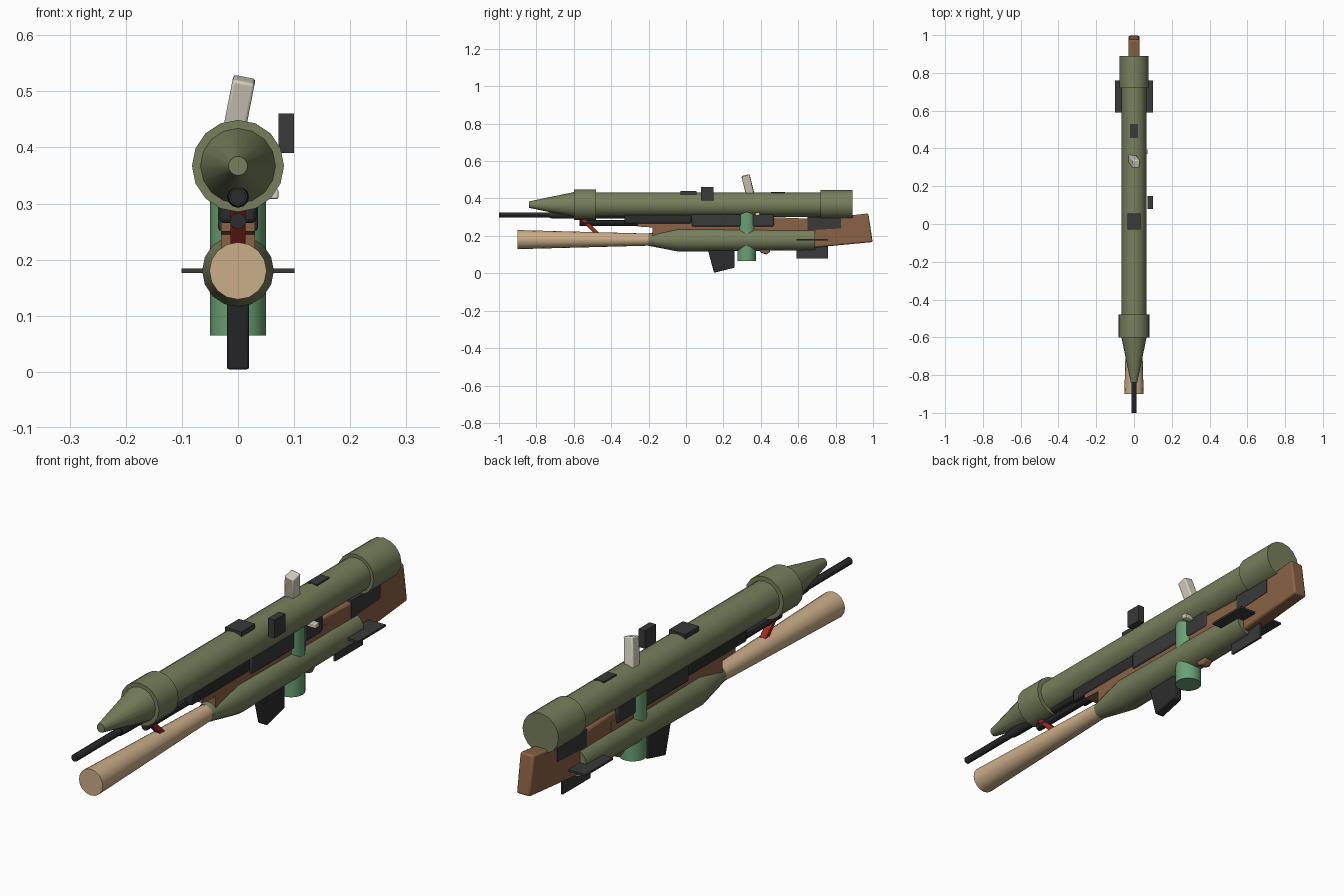
import bpy, bmesh, math
from mathutils import Matrix, Vector

cube = bpy.data.objects.get("Cube")
if cube:
    bpy.data.objects.remove(cube, do_unlink=True)


def material(name, r, g, b):
    lin = [(c / 255) ** 2.2 for c in (r, g, b)] + [1]
    m = bpy.data.materials.new(name)
    m.use_nodes = True
    m.diffuse_color = lin
    m.node_tree.nodes["Principled BSDF"].inputs["Base Color"].default_value = lin
    return m


olive = material("olive green", 118, 126, 92)
tan = material("pale wood", 202, 172, 135)
brown = material("brown wood", 136, 98, 70)
green = material("canister green", 106, 160, 116)
charcoal = material("charcoal", 60, 60, 60)
black = material("black steel", 48, 48, 50)
ivory = material("ivory", 212, 205, 188)
red = material("red", 160, 46, 40)


def finish(name, bm, mat, bevel=0):
    bmesh.ops.recalc_face_normals(bm, faces=bm.faces)
    me = bpy.data.meshes.new(name)
    bm.to_mesh(me)
    bm.free()
    me.materials.append(mat)
    ob = bpy.data.objects.new(name, me)
    bpy.context.collection.objects.link(ob)
    if bevel:
        mod = ob.modifiers.new("soft edges", "BEVEL")
        mod.width = bevel
        mod.segments = 2
    bpy.ops.object.select_all(action="DESELECT")
    ob.select_set(True)
    bpy.context.view_layer.objects.active = ob
    bpy.ops.object.shade_smooth_by_angle(angle=math.radians(30))
    return ob


def lathe(name, profile, z, mat, sides=16):
    """Closed turned part along y from (y, radius) pairs."""
    bm = bmesh.new()
    rings = []
    for y, r in profile:
        angles = [2 * math.pi * i / sides for i in range(sides)]
        rings.append([bm.verts.new((r * math.sin(a), y, z + r * math.cos(a))) for a in angles])
    for a, b in zip(rings, rings[1:]):
        for i in range(sides):
            j = (i + 1) % sides
            bm.faces.new((a[i], a[j], b[j], b[i]))
    bm.faces.new(rings[0])
    bm.faces.new(rings[-1])
    return finish(name, bm, mat)


def box(name, x, y, z, mat, bevel=0):
    """Box from three (low, high) spans."""
    bm = bmesh.new()
    bmesh.ops.create_cube(bm, size=1)
    for v in bm.verts:
        v.co = Vector([(s[0] + s[1]) / 2 + c * (s[1] - s[0]) for c, s in zip(v.co, (x, y, z))])
    return finish(name, bm, mat, bevel)


def plate(name, outline, half, mat, bevel=0):
    """Side outline of (y, z) points given a thickness across x."""
    bm = bmesh.new()
    f = bm.faces.new([bm.verts.new((-half, y, z)) for y, z in outline])
    ext = bmesh.ops.extrude_face_region(bm, geom=[f])
    verts = [g for g in ext["geom"] if isinstance(g, bmesh.types.BMVert)]
    bmesh.ops.translate(bm, verts=verts, vec=(2 * half, 0, 0))
    return finish(name, bm, mat, bevel)


# Launch tube with collars and nose cone
TUBE_Z = 0.367
lathe("launch_tube", [(-0.5, 0.065), (0.8, 0.065)], TUBE_Z, olive)
lathe("front_collar", [(-0.6, 0.082), (-0.48, 0.082)], TUBE_Z, olive)
lathe("rear_collar", [(0.72, 0.077), (0.89, 0.077)], TUBE_Z, olive)
lathe("nose_cone", [(-0.84, 0.017), (-0.59, 0.069)], TUBE_Z, olive)

# Fittings on the launch tube
box("front_tube_pad", (-0.035, 0.035), (-0.03, 0.055), (0.4, 0.439), charcoal)
box("rear_tube_pad", (-0.02, 0.02), (0.455, 0.53), (0.4, 0.434), charcoal)
box("side_sight", (0.072, 0.1), (0.08, 0.147), (0.39, 0.46), charcoal)

# Leaning lever and small knob
lever = box("lever", (-0.02, 0.02), (-0.022, 0.022), (-0.06, 0.07), ivory, 0.005)
lever.matrix_world = (Matrix.Translation((-0.002, 0.335, 0.455))
                      @ Matrix.Rotation(math.radians(11), 4, "Y")
                      @ Matrix.Rotation(math.radians(14), 4, "X"))
box("bolt_knob", (0.03, 0.072), (0.37, 0.395), (0.308, 0.326), ivory, 0.003)

# Lower projectile with wooden shaft and fins
SHELL_Z = 0.18
lathe("wooden_shaft", [(-0.9, 0.051), (-0.19, 0.032)], SHELL_Z, tan)
lathe("projectile_body", [(-0.2, 0.033), (-0.04, 0.064), (0.69, 0.057)], SHELL_Z, olive)
box("horizontal_fin", (-0.101, 0.101), (0.59, 0.76), (0.176, 0.184), charcoal)
box("vertical_fin", (-0.004, 0.004), (0.59, 0.76), (0.08, 0.281), charcoal)

# Upright canister
bm = bmesh.new()
bmesh.ops.create_cone(bm, cap_ends=True, segments=20, radius1=0.05, radius2=0.05, depth=0.265,
                      matrix=Matrix.Translation((0, 0.325, 0.197)))
finish("canister", bm, green)

# Rifle barrel, sleeve and lower rod
lathe("barrel", [(-1.0, 0.014), (-0.3, 0.014)], 0.312, black, 12)
lathe("barrel_sleeve", [(-0.73, 0.017), (-0.69, 0.0195), (-0.3, 0.0195)], 0.312, black, 12)
lathe("lower_rod", [(-0.57, 0.015), (-0.25, 0.015)], 0.269, black, 8)

# Receiver
box("front_receiver", (-0.033, 0.033), (-0.33, 0.03), (0.265, 0.32), black, 0.008)
box("rear_receiver", (-0.036, 0.036), (0.03, 0.47), (0.25, 0.325), charcoal, 0.008)

# Wooden forend, grip and stock
plate("forend", [(-0.26, 0.268), (-0.26, 0.25), (-0.18, 0.245), (-0.18, 0.2), (0.5, 0.2), (0.5, 0.268)],
      0.03, brown)
plate("grip", [(0.35, 0.22), (0.4, 0.11), (0.43, 0.1), (0.45, 0.115), (0.42, 0.22)], 0.018, brown, 0.005)
plate("stock", [(0.46, 0.3), (0.7, 0.29), (0.975, 0.32), (0.998, 0.167), (0.69, 0.138), (0.46, 0.2)],
      0.029, brown, 0.008)
plate("stock_panel", [(0.65, 0.3), (0.83, 0.3), (0.83, 0.24), (0.65, 0.23)], 0.031, charcoal)

# Magazine
plate("magazine", [(0.08, 0.26), (0.15, 0.003), (0.26, 0.03), (0.26, 0.15), (0.23, 0.26)], 0.02, black, 0.005)

# Red strut under the barrel
plate("red_strut", [(-0.575, 0.3), (-0.55, 0.3), (-0.46, 0.212), (-0.485, 0.207)], 0.013, red, 0.003)
